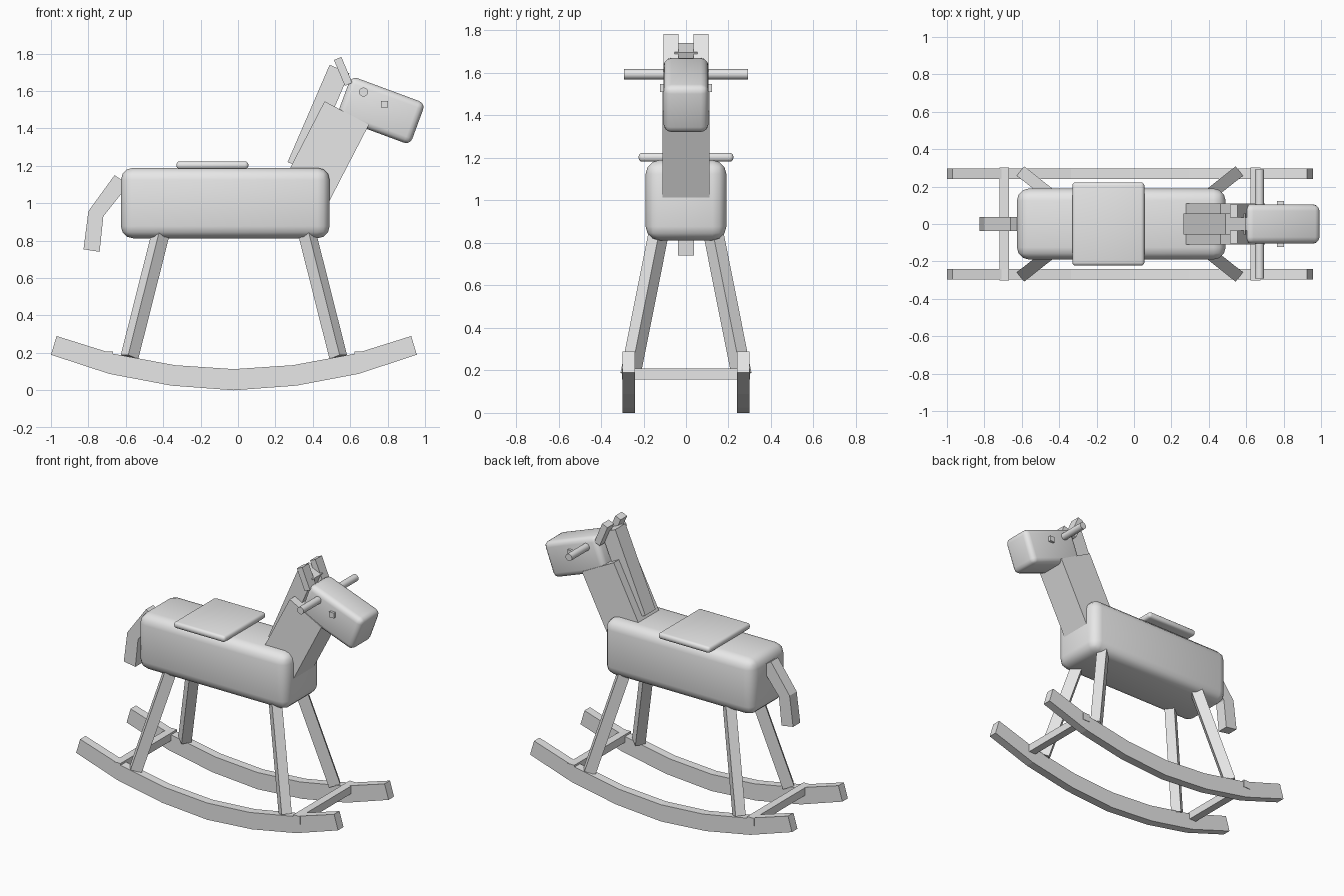
import bpy, bmesh, math
from mathutils import Matrix, Vector

cube = bpy.data.objects.get("Cube")
if cube:
    bpy.data.objects.remove(cube, do_unlink=True)

grey = bpy.data.materials.new("plain_grey")
grey.use_nodes = True
grey.diffuse_color = (0.8, 0.8, 0.8, 1)
grey.node_tree.nodes["Principled BSDF"].inputs["Base Color"].default_value = (0.8, 0.8, 0.8, 1)


def finish(name, bm, smooth=False):
    bmesh.ops.recalc_face_normals(bm, faces=bm.faces)
    mesh = bpy.data.meshes.new(name)
    bm.to_mesh(mesh)
    bm.free()
    mesh.materials.append(grey)
    obj = bpy.data.objects.new(name, mesh)
    bpy.context.collection.objects.link(obj)
    if smooth:
        bpy.ops.object.select_all(action='DESELECT')
        obj.select_set(True)
        bpy.context.view_layer.objects.active = obj
        bpy.ops.object.shade_smooth_by_angle(angle=math.radians(50))
    return obj


def box(name, centre, size, rot=Matrix(), bevel=0):
    bm = bmesh.new()
    bmesh.ops.create_cube(bm, size=1)
    bmesh.ops.scale(bm, vec=size, verts=bm.verts)
    if bevel:
        bmesh.ops.bevel(bm, geom=bm.edges[:], offset=bevel, segments=3,
                        profile=0.5, affect='EDGES')
    bmesh.ops.transform(bm, matrix=Matrix.Translation(centre) @ rot, verts=bm.verts)
    return finish(name, bm, bevel > 0)


def slab(name, outline, y0, y1):
    """Side outline in x and z, extruded across y."""
    bm = bmesh.new()
    face = bm.faces.new([bm.verts.new((x, y0, z)) for x, z in outline])
    out = bmesh.ops.extrude_face_region(bm, geom=[face])
    moved = [v for v in out["geom"] if isinstance(v, bmesh.types.BMVert)]
    bmesh.ops.translate(bm, vec=(0, y1 - y0, 0), verts=moved)
    return finish(name, bm)


def tilt(degrees):
    return Matrix.Rotation(math.radians(degrees), 4, 'Y')


# Body and seat
box("body", (-0.068, 0, 1.001), (1.116, 0.38, 0.377), bevel=0.065)
box("seat", (-0.137, 0, 1.203), (0.385, 0.446, 0.042), bevel=0.018)

# Neck, mane and tail
slab("neck", [(0.463, 1.545), (0.70, 1.42), (0.47, 0.976), (0.233, 1.10)], -0.11, 0.11)
slab("mane", [(0.49, 1.74), (0.265, 1.22), (0.37, 1.175), (0.595, 1.695)], -0.055, 0.055)
slab("tail", [(-0.66, 1.15), (-0.585, 1.10), (-0.72, 0.93),
              (-0.74, 0.74), (-0.826, 0.754), (-0.80, 0.957)], -0.038, 0.038)

# Head with handle bar
box("head", (0.763, 0, 1.496), (0.422, 0.21, 0.237), tilt(20.3), bevel=0.035)
bm = bmesh.new()
bmesh.ops.create_cone(bm, cap_ends=True, segments=24, radius1=0.024, radius2=0.024, depth=0.585)
bmesh.ops.transform(bm, matrix=Matrix.Translation((0.671, 0, 1.594))
                    @ Matrix.Rotation(math.pi / 2, 4, 'X'), verts=bm.verts)
finish("handle_bar", bm, True)

# Rocker outline: lower and upper arcs, symmetric about the rocker middle
mid = -0.022
lower = [(0, 0), (0.335, 0.025), (0.667, 0.088), (0.978, 0.19)]
upper = [(0.948, 0.29), (0.645, 0.195), (0.315, 0.134), (0, 0.113)]
half = lower + upper
outline = [(mid + x, z) for x, z in half] + [(mid - x, z) for x, z in half[-2:0:-1]]

for side, label in ((1, "left"), (-1, "right")):
    slab("rocker_" + label, outline, side * 0.24, side * 0.298)
    box("eye_" + label, (0.783, side * 0.11, 1.529), (0.036, 0.024, 0.036))
    box("ear_" + label, (0.562, side * 0.07, 1.705), (0.043, 0.07, 0.15), tilt(-23))

# Splayed legs and cross bars at both ends
for end, where in ((1, "front"), (-1, "rear")):
    box("cross_bar_" + where, (mid + end * 0.671, 0, 0.182), (0.052, 0.602, 0.052))
    for side, label in ((1, "left"), (-1, "right")):
        foot = Vector((mid + end * 0.558, side * 0.262, 0.178))
        top = Vector((mid + end * 0.376, side * 0.118, 0.90))
        up = (top - foot).normalized()
        across = up.cross(Vector((0, 0, 1))).normalized()
        out = across.cross(up)
        rot = Matrix((out, across, up)).transposed().to_4x4()
        box(f"leg_{where}_{label}", (foot + top) / 2,
            (0.072, 0.064, (top - foot).length), rot)
